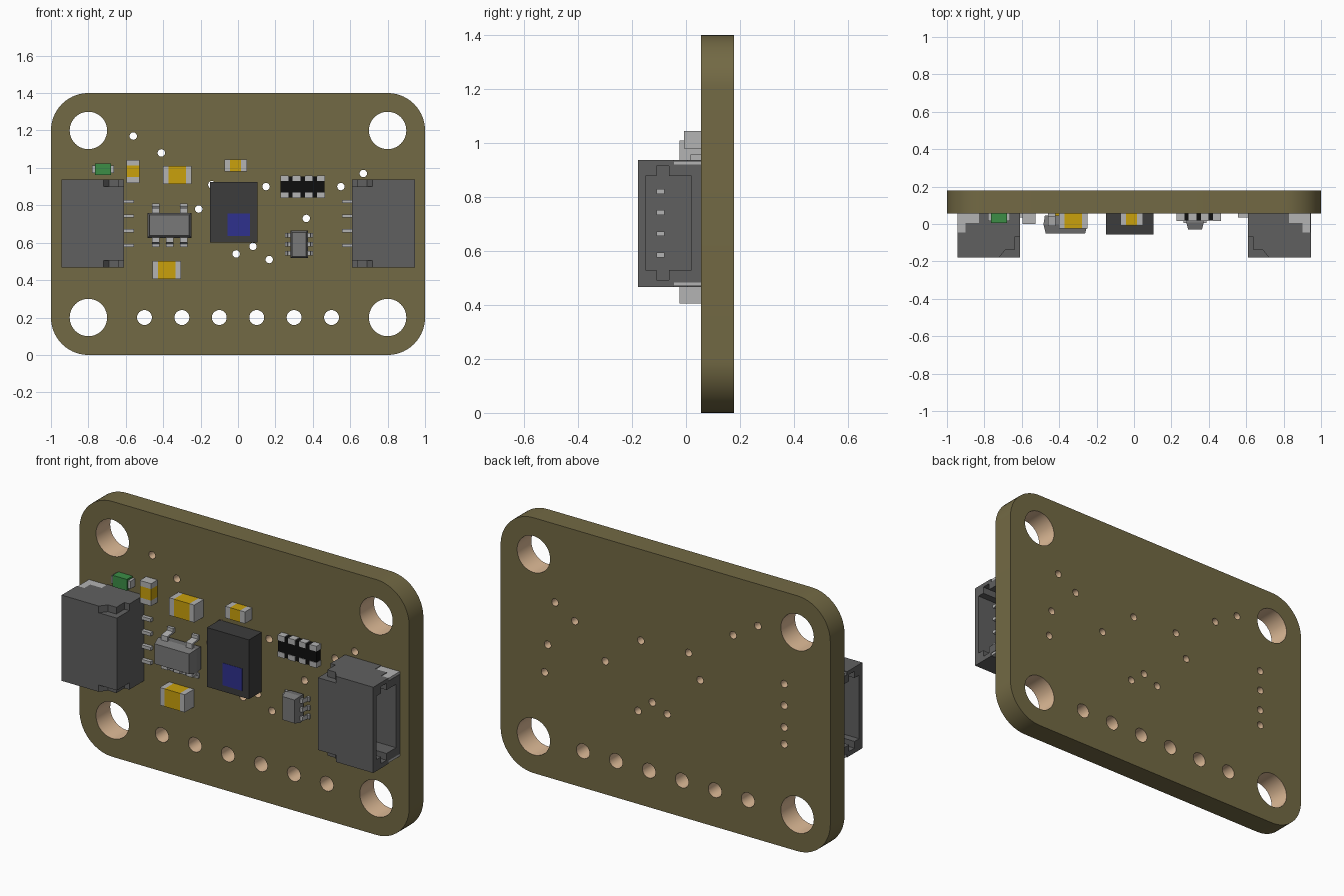
import bpy, bmesh
from math import sin, cos, pi, hypot
from mathutils import Matrix

if "Cube" in bpy.data.objects:
    bpy.data.objects.remove(bpy.data.objects["Cube"])

F, BACK = 0.055, 0.178          # front and back faces of the board


def material(name, r, g, b):
    m = bpy.data.materials.new(name)
    m.diffuse_color = (*[(c / 255) ** 2.2 for c in (r, g, b)], 1)
    m.use_nodes = True
    m.node_tree.nodes["Principled BSDF"].inputs["Base Color"].default_value = m.diffuse_color
    return m


OLIVE = material("olive", 114, 105, 70)
TAN = material("tan", 222, 186, 150)
DARK = material("dark_grey", 96, 96, 96)
CHIP = material("chip_grey", 120, 120, 120)
METAL = material("metal", 178, 178, 178)
GOLD = material("gold", 200, 160, 20)
GREEN = material("green", 62, 140, 72)
COAL = material("coal", 62, 62, 62)
BLACK = material("black", 22, 22, 22)
BLUE = material("blue", 50, 52, 140)


# A solid is a list of matching rings; prisms have two rings, chips three
def prism(pts, lo, hi, axis):
    put = {"x": lambda a, b, c: (c, a, b),
           "y": lambda a, b, c: (a, c, b),
           "z": lambda a, b, c: (a, b, c)}[axis]
    return [[put(a, b, c) for a, b in pts] for c in (lo, hi)]


def rect(a0, a1, b0, b1):
    return [(a0, b0), (a1, b0), (a1, b1), (a0, b1)]


def box(x0, x1, y0, y1, z0, z1):
    return prism(rect(x0, x1, y0, y1), z0, z1, "z")


def chip(x0, x1, z0, z1, top, inset):
    mid = (top + F) / 2 - 0.005
    return [[(x, y, z) for x, z in rect(x0 + i, x1 - i, z0 + i, z1 - i)]
            for y, i in ((top, inset), (mid, 0), (F - 0.01, inset * 0.6))]


def link(name, mesh):
    ob = bpy.data.objects.new(name, mesh)
    bpy.context.collection.objects.link(ob)
    return ob


def make(name, solids, mat):
    bm = bmesh.new()
    for rings in solids:
        vs = [[bm.verts.new(p) for p in ring] for ring in rings]
        n = len(vs[0])
        bm.faces.new(vs[0])
        bm.faces.new(vs[-1])
        for a, b in zip(vs, vs[1:]):
            for i in range(n):
                j = (i + 1) % n
                bm.faces.new((a[i], a[j], b[j], b[i]))
    bmesh.ops.recalc_face_normals(bm, faces=bm.faces)
    me = bpy.data.meshes.new(name)
    bm.to_mesh(me)
    bm.free()
    me.materials.append(mat)
    return link(name, me)


def mirrored(ob, name):
    me = ob.data.copy()
    me.transform(Matrix.Scale(-1, 4, (1, 0, 0)))
    me.flip_normals()
    return link(name, me)


def arc(cx, cz, r, a0, a1, n):
    return [(cx + r * cos(a0 + (a1 - a0) * i / n), cz + r * sin(a0 + (a1 - a0) * i / n))
            for i in range(n)]


# Board: rounded outline with mounting holes, header holes and vias
holes = [(x, z, 0.1, 40) for x in (-0.8, 0.8) for z in (0.2, 1.2)]
holes += [(-0.5 + 0.2 * i, 0.2, 0.04, 24) for i in range(6)]
vias = [(-0.56, 1.17), (-0.41, 1.08), (-0.21, 0.78), (-0.14, 0.91), (0.15, 0.9),
        (0.55, 0.9), (0.67, 0.97), (0.365, 0.73), (0.167, 0.51), (0.08, 0.58),
        (-0.01, 0.54), (-0.72, 0.895), (-0.72, 0.777), (-0.72, 0.657),
        (-0.72, 0.565), (0.715, 0.727), (0.733, 0.571)]
holes += [(x, z, 0.02, 16) for x, z in vias]

outline = []
for k, (cx, cz) in enumerate(((0.8, 1.2), (-0.8, 1.2), (-0.8, 0.2), (0.8, 0.2))):
    outline += arc(cx, cz, 0.2, k * pi / 2, (k + 1) * pi / 2, 14)
    outline.append((cx + 0.2 * cos((k + 1) * pi / 2), cz + 0.2 * sin((k + 1) * pi / 2)))

curve = bpy.data.curves.new("board_outline", "CURVE")
curve.dimensions = "2D"
curve.fill_mode = "BOTH"
curve.extrude = (BACK - F) / 2
for loop in [outline] + [arc(x, z, r, 0, 2 * pi, n) for x, z, r, n in holes]:
    sp = curve.splines.new("POLY")
    sp.points.add(len(loop) - 1)
    for p, (x, z) in zip(sp.points, loop):
        p.co = (x, z, 0, 1)
    sp.use_cyclic_u = True
helper = link("board_outline", curve)
bpy.context.view_layer.update()
me = bpy.data.meshes.new_from_object(
    helper.evaluated_get(bpy.context.evaluated_depsgraph_get()))
bpy.data.objects.remove(helper)
me.transform(Matrix.Translation((0, (F + BACK) / 2, 0)) @ Matrix.Rotation(pi / 2, 4, "X"))
me.materials.clear()
me.materials.append(OLIVE)
me.materials.append(TAN)
bm = bmesh.new()
bm.from_mesh(me)
bmesh.ops.remove_doubles(bm, verts=bm.verts, dist=1e-5)
bmesh.ops.recalc_face_normals(bm, faces=bm.faces)
for f in bm.faces:
    c = f.calc_center_median()
    wall = abs(f.normal.y) < 0.5
    f.material_index = int(wall and any(hypot(c.x - x, c.z - z) < r * 1.05
                                        for x, z, r, n in holes))
bm.to_mesh(me)
bm.free()
board = link("circuit_board", me)
bpy.context.view_layer.objects.active = board
board.select_set(True)
bpy.ops.object.shade_smooth_by_angle(angle=pi / 6)

# Side connectors: hollow shell cut from a block, then mirrored
shell = make("right_connector", [box(0.61, 0.945, -0.178, F, 0.467, 0.937)], DARK)
opening = [(-0.15, 0.53), (-0.11, 0.53), (-0.11, 0.493), (-0.063, 0.493),
           (-0.063, 0.53), (0.02, 0.53), (0.02, 0.878), (-0.063, 0.878),
           (-0.063, 0.915), (-0.11, 0.915), (-0.11, 0.878), (-0.15, 0.878)]
step = [(0.736, -0.198), (0.69, -0.14), (0.64, -0.14), (0.64, -0.07),
        (0.59, -0.07), (0.59, -0.198)]


def tab(x, y):
    return [(0.83, y), (0.83, 0.005), (0.9, 0.005), (0.9, -0.045), (x, -0.045), (x, y)]


cuts = [prism(opening, 0.68, 0.97, "x")]
for lo, hi in ((0.9, 0.96), (0.44, 0.504)):
    cuts.append(prism(step, lo, hi, "z"))
for lo, hi in ((0.92, 0.96), (0.44, 0.484)):
    cuts.append(prism(tab(0.97, 0.08), lo, hi, "z"))
cutter = make("connector_cutter", cuts, DARK)
cutter.hide_render = True
mod = shell.modifiers.new("cut", "BOOLEAN")
mod.object = cutter
mod.operation = "DIFFERENCE"
mod.solver = "EXACT"
bpy.context.view_layer.update()
me = bpy.data.meshes.new_from_object(
    shell.evaluated_get(bpy.context.evaluated_depsgraph_get()))
shell.modifiers.clear()
shell.data = me
bpy.data.objects.remove(cutter)

rows = (0.585, 0.664, 0.743, 0.82)
tabs = make("right_solder_tabs", [prism(tab(0.943, F), lo, hi, "z")
                                  for lo, hi in ((0.92, 0.934), (0.47, 0.484))], METAL)
pins = make("right_pins", [box(0.67, 0.88, -0.11, -0.08, z - 0.009, z + 0.009) for z in rows]
            + [box(0.555, 0.62, 0.035, F, z - 0.009, z + 0.009) for z in rows], METAL)
for ob in (shell, tabs, pins):
    mirrored(ob, ob.name.replace("right", "left"))


# Two-terminal parts: coloured middle with metal ends
def two_terminal(name, x0, x1, z0, z1, top, end, mat, along_x=True, shrink=0.0):
    if along_x:
        mid = box(x0 + end, x1 - end, top, F, z0, z1)
        ends = [box(a, a + end, top + shrink, F, z0 + shrink, z1 - shrink)
                for a in (x0, x1 - end)]
    else:
        mid = box(x0, x1, top, F, z0 + end, z1 - end)
        ends = [box(x0, x1, top, F, a, a + end) for a in (z0, z1 - end)]
    make(name + "_body", [mid], mat)
    make(name + "_ends", ends, METAL)


two_terminal("status_light", -0.78, -0.663, 0.962, 1.024, 0.005, 0.015, GREEN, shrink=0.01)
two_terminal("upright_capacitor", -0.596, -0.527, 0.92, 1.043, 0.0, 0.03, GOLD, False)
two_terminal("upper_capacitor", -0.4, -0.248, 0.914, 1.01, -0.025, 0.029, GOLD)
two_terminal("small_capacitor", -0.073, 0.047, 0.98, 1.044, -0.007, 0.03, GOLD)
two_terminal("lower_capacitor", -0.457, -0.306, 0.406, 0.503, -0.025, 0.029, GOLD)


# Bent leads: profile as (outward distance, y)
def gull(u0, u1, ym, t=0.016):
    w = u1 - u0
    return [(u0 - 0.02, ym - t), (u0 + 0.5 * w, ym - t), (u0 + 0.65 * w, F - t),
            (u1, F - t), (u1, F), (u0 + 0.5 * w, F), (u0 + 0.35 * w, ym),
            (u0 - 0.02, ym)]


# Regulator chip, two leads above and three below
make("regulator_body", [chip(-0.484, -0.249, 0.626, 0.76, -0.05, 0.012)], CHIP)
cz = 0.693
leads = []
for s, xs in ((1, (-0.44, -0.29)), (-1, (-0.44, -0.365, -0.29))):
    prof = [(y, cz + s * u) for u, y in gull(0.067, 0.117, 0.005)]
    leads += [prism(prof, x - 0.019, x + 0.019, "x") for x in xs]
make("regulator_leads", leads, METAL)

# Small six-lead chip
make("small_chip_body", [chip(0.28, 0.373, 0.517, 0.665, -0.03, 0.01)], CHIP)
leads = []
for s in (1, -1):
    prof = [(0.3265 + s * u, y) for u, y in gull(0.046, 0.075, 0.018, 0.012)]
    leads += [prism(prof, z - 0.012, z + 0.012, "z") for z in (0.543, 0.591, 0.639)]
make("small_chip_leads", leads, METAL)

# Sensor with a blue window
make("sensor_body", [box(-0.15, 0.105, -0.055, F, 0.6, 0.925)], COAL)
make("sensor_window", [box(-0.055, 0.065, -0.0565, -0.04, 0.635, 0.757)], BLUE)

# Resistor array with four terminals per side
make("resistor_array_body", [box(0.228, 0.463, 0.02, F, 0.843, 0.954)], BLACK)
make("resistor_array_ends", [box(x - 0.021, x + 0.021, 0.017, F, z - 0.0145, z + 0.0145)
                             for x in (0.248, 0.313, 0.378, 0.443)
                             for z in (0.8535, 0.9435)], METAL)
